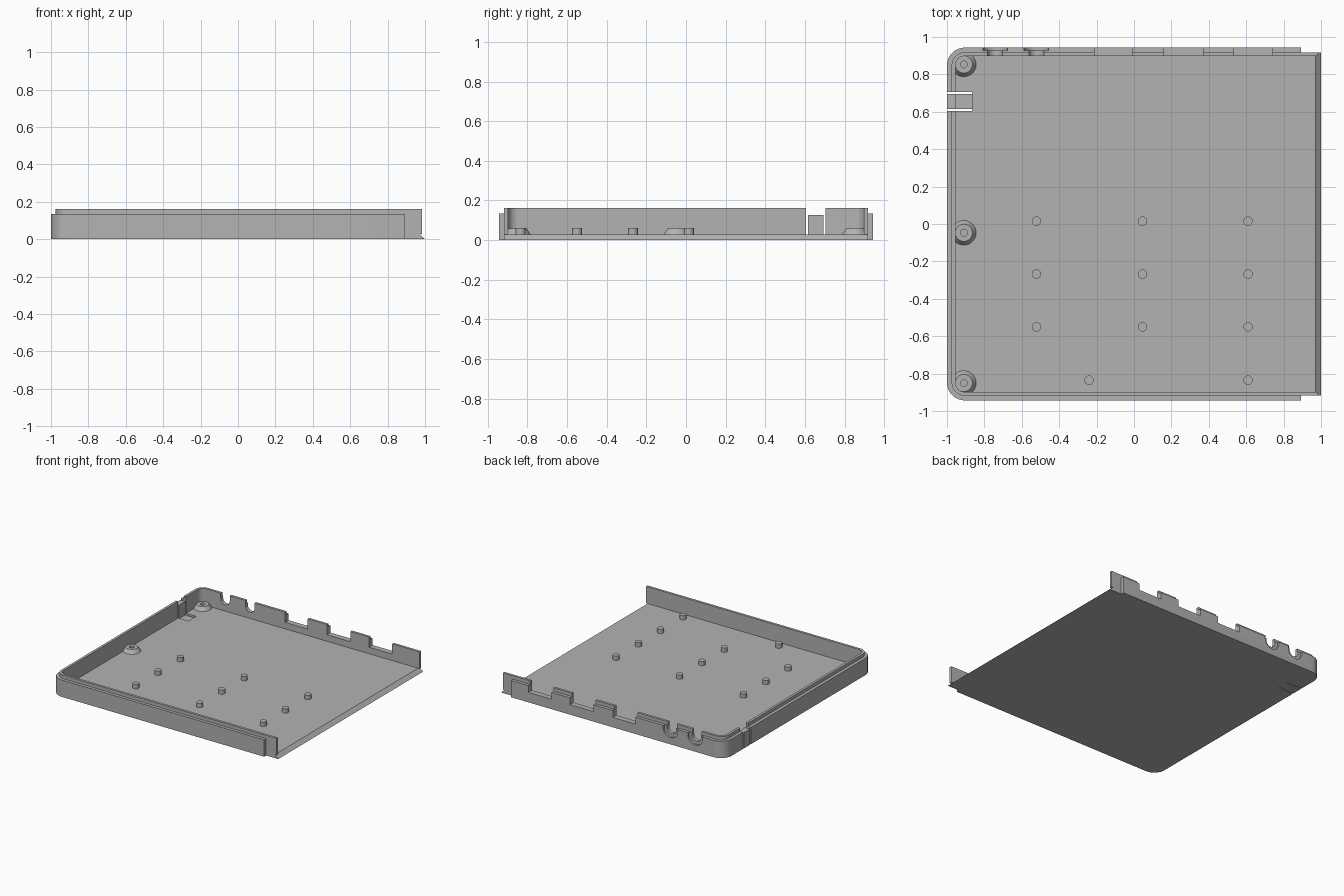
import bpy, bmesh
from math import cos, sin, pi, radians
from mathutils import Matrix, Vector

if "Cube" in bpy.data.objects:
    bpy.data.objects.remove(bpy.data.objects["Cube"])

grey = bpy.data.materials.new("plain grey plastic")
grey.use_nodes = True
COLOUR = (0.45, 0.45, 0.45, 1)
grey.diffuse_color = COLOUR
grey.node_tree.nodes["Principled BSDF"].inputs["Base Color"].default_value = COLOUR

HALF_Y = 0.943      # half depth of the tray
FLOOR = 0.028       # floor thickness
STEP = 0.025        # thickness of the outer wall
INNER = 0.045       # inset of the inner wall face


def finish(name, bm, smooth=False):
    bmesh.ops.recalc_face_normals(bm, faces=bm.faces)
    mesh = bpy.data.meshes.new(name)
    bm.to_mesh(mesh)
    bm.free()
    mesh.materials.append(grey)
    ob = bpy.data.objects.new(name, mesh)
    bpy.context.collection.objects.link(ob)
    if smooth:
        shade(ob)
    return ob


def shade(ob):
    bpy.ops.object.select_all(action='DESELECT')
    ob.select_set(True)
    bpy.context.view_layer.objects.active = ob
    bpy.ops.object.shade_smooth_by_angle(angle=radians(30))


def u_path(inset, x_end):
    """Open path round the tray, from the front right to the back right."""
    r = 0.095 - inset
    cx, cy = -1 + 0.095, HALF_Y - 0.095
    arc = [(cx - r * sin(a), cy + r * cos(a)) for a in [i * pi / 20 for i in range(11)]]
    back = [(x_end, HALF_Y - inset)] + arc
    return [(x, -y) for x, y in back] + [(x, y) for x, y in reversed(back)]


def prism(name, points, z0, z1):
    bm = bmesh.new()
    face = bm.faces.new([bm.verts.new((x, y, z0)) for x, y in points])
    ext = bmesh.ops.extrude_face_region(bm, geom=[face])
    top = [g for g in ext["geom"] if isinstance(g, bmesh.types.BMVert)]
    bmesh.ops.translate(bm, verts=top, vec=(0, 0, z1 - z0))
    return finish(name, bm)


def wall(name, outer, inner, x_end, z0, z1):
    return prism(name, u_path(outer, x_end) + u_path(inner, x_end)[::-1], z0, z1)


def box(name, x0, x1, y0, y1, z0, z1):
    return prism(name, [(x0, y0), (x1, y0), (x1, y1), (x0, y1)], z0, z1)


def lathe(name, profile, x, y, steps=32):
    bm = bmesh.new()
    verts = [bm.verts.new((r, 0, z)) for r, z in profile]
    edges = [bm.edges.new(pair) for pair in zip(verts, verts[1:])]
    bmesh.ops.spin(bm, geom=verts + edges, axis=(0, 0, 1), cent=(0, 0, 0),
                   angle=2 * pi, steps=steps)
    bmesh.ops.remove_doubles(bm, verts=bm.verts, dist=0.0005)
    bmesh.ops.translate(bm, verts=bm.verts, vec=(x, y, 0))
    return finish(name, bm, True)


def u_notch(name, x, r, y0, y1, z):
    """Round-bottomed slot cutter running along y."""
    pts = [(r * cos(a), r * sin(a)) for a in [pi + i * pi / 16 for i in range(17)]]
    ob = prism(name, pts + [(r, 0.2), (-r, 0.2)], 0, y1 - y0)
    ob.data.transform(Matrix.Translation((x, y1, z)) @ Matrix.Rotation(pi / 2, 4, 'X'))
    return ob


def cut(target, cutters):
    bpy.context.view_layer.objects.active = target
    for c in cutters:
        mod = target.modifiers.new(c.name, 'BOOLEAN')
        mod.operation, mod.solver, mod.object = 'DIFFERENCE', 'EXACT', c
        bpy.ops.object.modifier_apply(modifier=mod.name)


# Floor with stepped right end and sloping right edge
outline = u_path(0, 0.893)
tongue = HALF_Y - STEP
floor = prism("floor", outline + [(0.893, tongue), (1, tongue), (1, -tongue), (0.893, -tongue)],
              0, FLOOR)
for v in floor.data.vertices:
    if v.co.x > 0.99 and v.co.z > 0.01:
        v.co.x = 0.97

# Outer wall and the taller inner lip
outer_wall = wall("outer_wall", 0, STEP, 0.893, FLOOR, 0.135)
inner_lip = wall("inner_lip", STEP, INNER, 0.983, FLOOR, 0.162)

# Port openings in the back wall
cutters = [box("port_cutter", a, b, 0.8, 1.1, 0.08, 0.3)
           for a, b in ((-0.21, -0.01), (0.16, 0.37), (0.535, 0.74))]
for x in (-0.742, -0.522):
    cutters.append(u_notch("socket_cutter", x, 0.04, 0.85, 1.1, 0.118))
    cutters.append(u_notch("socket_rim_cutter", x, 0.065, 0.927, 1.1, 0.118))

# Flexible clip in the left wall: two slits, a lower top and a thinner root
for y in (0.61, 0.7):
    cutters.append(box("slit_cutter", -1.1, -0.865, y - 0.005, y + 0.005, -0.1, 0.3))
cutters.append(box("clip_top_cutter", -1.1, -0.9, 0.61, 0.7, 0.126, 0.3))
cutters.append(box("clip_root_cutter", -1 + INNER, -0.865, 0.61, 0.7, 0.018, 0.1))

for part in (floor, outer_wall, inner_lip):
    cut(part, cutters)
    shade(part)
for c in cutters:
    bpy.data.objects.remove(c)

# Screw bosses along the left wall
for label, y in (("back", 0.853), ("middle", -0.047), ("front", -0.85)):
    lathe(label + "_screw_boss",
          [(0.066, FLOOR), (0.046, 0.058), (0.018, 0.058), (0.018, 0.035), (0, 0.035)],
          -0.91, y)

# Small support posts
spots = [(x, y) for x in (-0.522, 0.045, 0.61) for y in (0.015, -0.268, -0.55)]
for i, (x, y) in enumerate(spots + [(-0.24, -0.835), (0.61, -0.835)]):
    lathe(f"support_post_{i + 1}", [(0.025, FLOOR), (0.025, 0.062), (0, 0.062)], x, y, 20)
